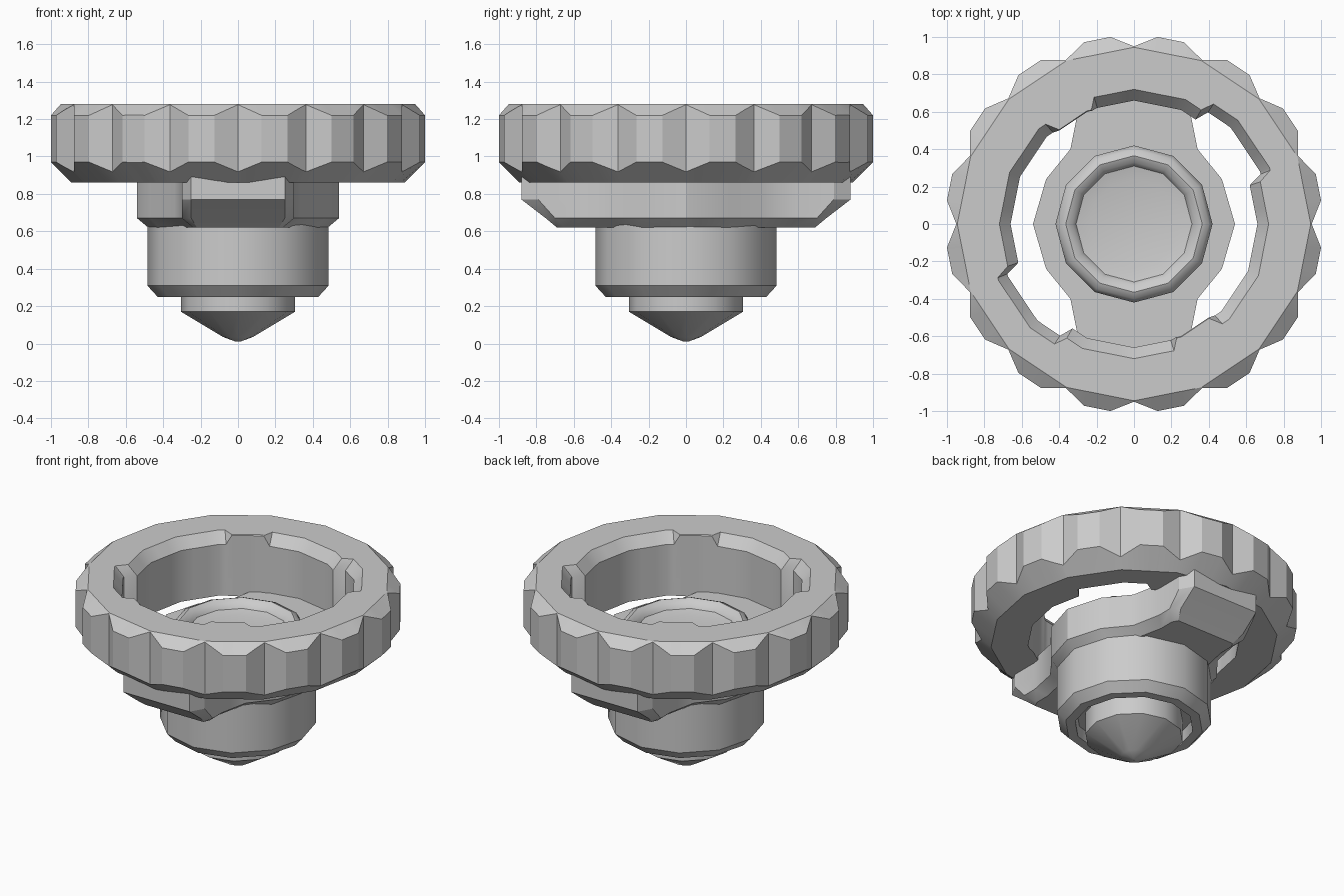
import bpy, bmesh
from math import sin, cos, radians, pi

if "Cube" in bpy.data.objects:
    bpy.data.objects.remove(bpy.data.objects["Cube"])


def make(name, verts, faces, angle):
    me = bpy.data.meshes.new(name)
    bm = bmesh.new()
    vs = [bm.verts.new(v) for v in verts]
    for f in faces:
        bm.faces.new([vs[i] for i in f])
    bmesh.ops.recalc_face_normals(bm, faces=bm.faces)
    bm.to_mesh(me)
    bm.free()
    ob = bpy.data.objects.new(name, me)
    bpy.context.collection.objects.link(ob)
    bpy.ops.object.select_all(action='DESELECT')
    ob.select_set(True)
    bpy.context.view_layer.objects.active = ob
    bpy.ops.object.shade_smooth_by_angle(angle=radians(angle))
    return ob


def loft(name, loops, angle=35, closed=False):
    """Skin equal-length loops; closed joins last to first, otherwise both ends are capped."""
    n, m = len(loops[0]), len(loops)
    verts = [p for lp in loops for p in lp]
    faces = []
    for i in range(m if closed else m - 1):
        a, b = i * n, (i + 1) % m * n
        faces += [(a + j, a + (j + 1) % n, b + (j + 1) % n, b + j) for j in range(n)]
    if not closed:
        faces += [tuple(range(n)), tuple(range((m - 1) * n, m * n))]
    return make(name, verts, faces, angle)


def lathe(name, profile, n=12, angle=35):
    return loft(name, [[(r * cos(2 * pi * k / n), r * sin(2 * pi * k / n), z)
                        for k in range(n)] for r, z in profile], angle)


def chord(a, a0, r0, a1, r1):
    """Radius at angle a on the straight line between two polar points."""
    a, a0, a1 = radians(a), radians(a0), radians(a1)
    return r0 * r1 * sin(a1 - a0) / (r0 * sin(a - a0) + r1 * sin(a1 - a))


# Scalloped grip ring: sixteen lobes outside, cam-shaped opening inside
STEP, P1, P2 = 22.5, 7.2, 15.3
angles = {STEP * k + d for k in range(16) for d in (0, P1, P2)}
for edge in (20, 58, 109, 130):
    for turn in (0, 180):
        angles |= {edge + turn - 1.5, edge + turn + 1.5}


def outer(a):
    d = a % STEP
    pts = [(0, .95), (P1, 1.008), (P2, 1.008), (STEP, .95)]
    for (a0, r0), (a1, r1) in zip(pts, pts[1:]):
        if a0 <= d <= a1:
            return chord(d, a0, r0, a1, r1)


stations = []
for a in sorted(angles):
    d, h = a % STEP, a % 180
    flat = chord(d, 0, 1, STEP, 1)
    r = outer(a)
    lift = (r - .95) / .058
    wall, lip, lip_z = .66, .72, 1.21
    if 20 < h < 58:        # clearance recess
        wall, lip = .73, .785
    elif 109 < h < 130:    # full-height stop block
        wall, lip, lip_z = .65, .655, 1.275
    prof = [(.89 * flat, .86), (r, .918 + .052 * lift), (r, 1.277 - .057 * lift),
            (.945 * flat, 1.28), (lip * flat, 1.28), (wall * flat, lip_z), (wall * flat, .86)]
    t = radians(a)
    stations.append([(q * cos(t), q * sin(t), z) for q, z in prof])
loft("grip_ring", stations, 28, closed=True)


# Cross arm with flared centre and sloped ends, mirrored from one quarter
def quarter_loop(pts, z):
    q = [(x, y, z) for x, y in pts]
    left = [(-x, y, z) for x, y, z in reversed(q)]
    back = [(-x, -y, z) for x, y, z in q[1:]]
    front = [(x, -y, z) for x, y, z in reversed(q[1:])]
    return q + left + back + front


low = [(.48, 0), (.42, .24), (.28, .36), (.24, .55), (.24, .65), (.22, .69)]
body = [(.54, 0), (.47, .24), (.34, .4), (.30, .6)]
loft("cross_arm", [quarter_loop(low, .62),
                   quarter_loop(body + [(.30, .70), (.25, .75)], .67),
                   quarter_loop(body + [(.30, .79), (.25, .88)], .77),
                   quarter_loop(body + [(.30, .79), (.25, .88)], .89)], 28)

# Turned hub: chamfered barrel with a groove under it around the stem
lathe("hub_barrel", [(.2, .32), (.36, .32), (.37, .25), (.43, .25),
                     (.485, .31), (.485, .64), (.2, .64)])
lathe("stem_tip", [(.012, .01), (.08, .035), (.305, .17), (.305, .34)])

# Rounded rim and shallow dish on top of the hub
lathe("hub_rim", [(.42, .85), (.42, .93), (.40, .965), (.365, .98),
                  (.33, .965), (.31, .93), (.24, .915)], angle=40)

# Stand on the floor
for ob in bpy.data.objects:
    ob.location.z = 0
